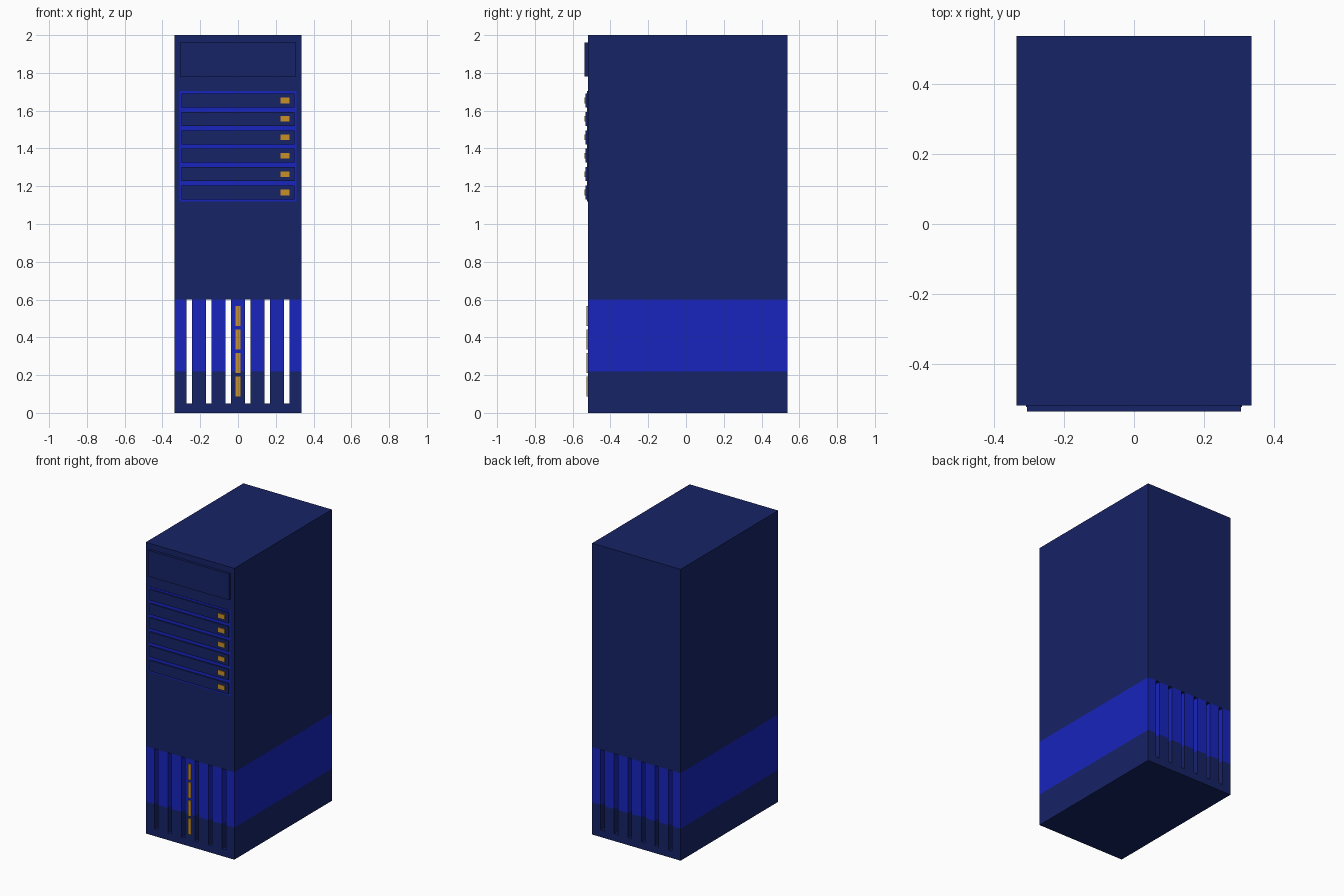
import bpy, bmesh, math
from mathutils import Vector

if "Cube" in bpy.data.objects:
    bpy.data.objects.remove(bpy.data.objects["Cube"])

FRONT, BACK, HALF_W = -0.52, 0.538, 0.336


def material(name, color):
    m = bpy.data.materials.new(name)
    m.diffuse_color = color
    m.use_nodes = True
    m.node_tree.nodes["Principled BSDF"].inputs["Base Color"].default_value = m.diffuse_color
    return m


NAVY = material("navy", (0.008, 0.017, 0.133, 1))
BLUE = material("blue", (0.009, 0.018, 0.51, 1))
AMBER = material("amber", (0.58, 0.28, 0.02, 1))


def finish(name, bm, *mats):
    mesh = bpy.data.meshes.new(name)
    bmesh.ops.recalc_face_normals(bm, faces=bm.faces)
    bm.to_mesh(mesh)
    bm.free()
    for m in mats:
        mesh.materials.append(m)
    ob = bpy.data.objects.new(name, mesh)
    bpy.context.collection.objects.link(ob)
    return ob


def box(name, x0, x1, y0, y1, z0, z1, mat):
    bm = bmesh.new()
    bmesh.ops.create_cube(bm, size=1)
    bmesh.ops.scale(bm, vec=(x1 - x0, y1 - y0, z1 - z0), verts=bm.verts)
    bmesh.ops.translate(bm, vec=((x0 + x1) / 2, (y0 + y1) / 2, (z0 + z1) / 2), verts=bm.verts)
    return finish(name, bm, mat)


# Cabinet: front grid with the slot cells left open, extruded through the depth
slot_w, pitch = 0.028, 0.103
xs = [-HALF_W]
for i in range(6):
    c = (i - 2.5) * pitch
    xs += [c - slot_w / 2, c + slot_w / 2]
xs.append(HALF_W)
zs = [0, 0.05, 0.22, 0.6, 2]

bm = bmesh.new()
grid = [[bm.verts.new((x, FRONT, z)) for z in zs] for x in xs]
for i in range(len(xs) - 1):
    for j in range(len(zs) - 1):
        if i % 2 and j in (1, 2):
            continue
        bm.faces.new((grid[i][j], grid[i + 1][j], grid[i + 1][j + 1], grid[i][j + 1]))
front_faces = bm.faces[:]
ext = bmesh.ops.extrude_face_region(bm, geom=front_faces, use_keep_orig=True)
moved = [v for v in ext["geom"] if isinstance(v, bmesh.types.BMVert)]
bmesh.ops.translate(bm, vec=(0, BACK - FRONT, 0), verts=moved)

# Blue band wraps around the lower cabinet
for f in bm.faces:
    f.material_index = int(0.23 < f.calc_center_median().z < 0.59)
finish("cabinet", bm, NAVY, BLUE)

# Header panel
box("header_panel", -0.306, 0.306, -0.537, FRONT, 1.78, 1.96, NAVY)

# Drive bays on a blue backing frame, each with an amber light
box("bay_frame", -0.309, 0.309, FRONT - 0.003, FRONT, 1.118, 1.703, BLUE)
for i in range(6):
    z = 1.654 - i * 0.0975
    box(f"drive_bay_{i + 1}", -0.299, 0.299, -0.532, FRONT, z - 0.037, z + 0.037, NAVY)
    box(f"bay_light_{i + 1}", 0.225, 0.273, -0.537, -0.531, z - 0.015, z + 0.015, AMBER)

# Vertical row of amber light strips
for i in range(4):
    z = 0.513 - i * 0.1245
    box(f"light_strip_{i + 1}", -0.012, 0.012, -0.527, FRONT, z - 0.054, z + 0.054, AMBER)
